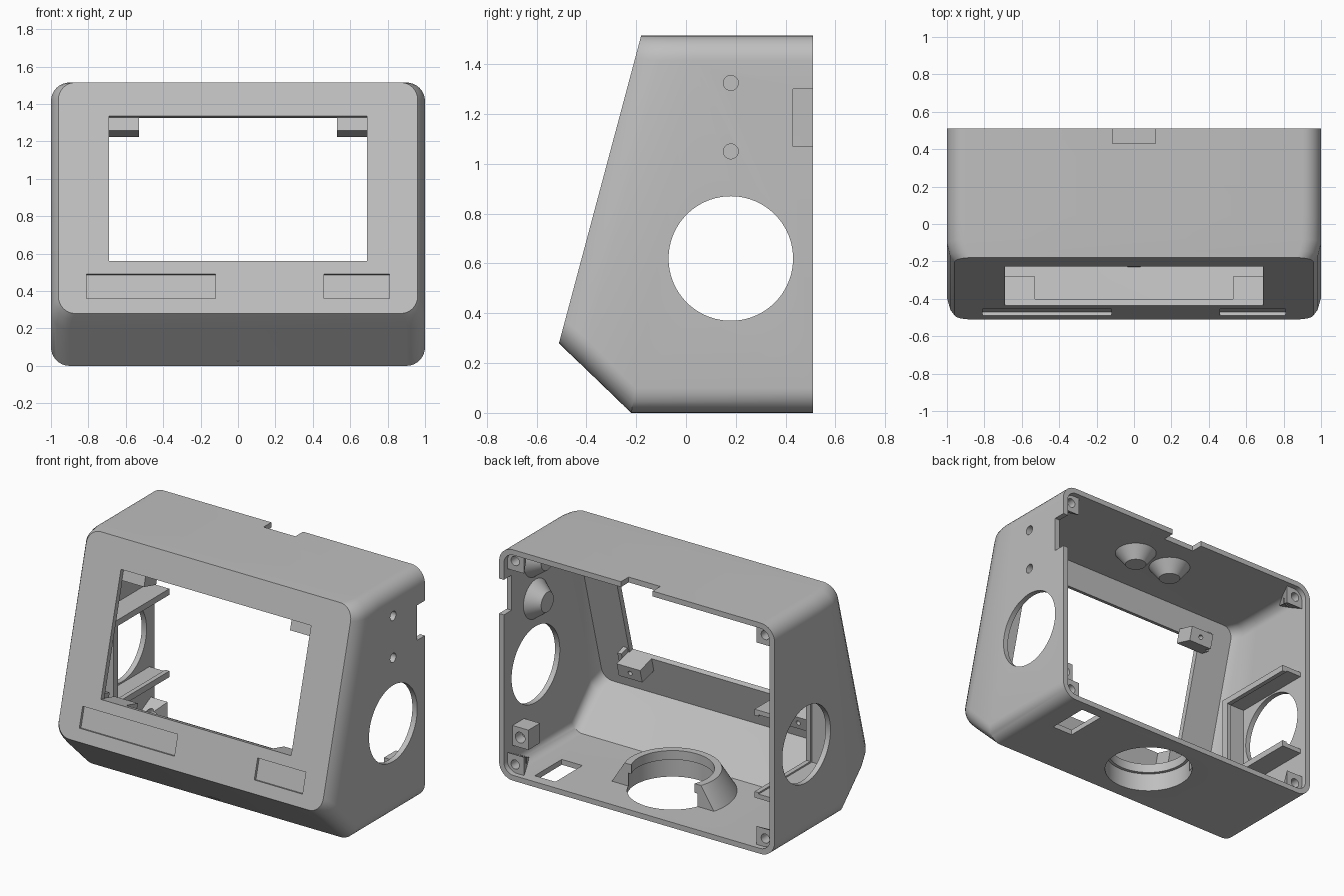
import bpy, bmesh
from math import sin, cos, pi
from mathutils import Matrix, Vector

cube = bpy.data.objects.get("Cube")
if cube:
    bpy.data.objects.remove(cube, do_unlink=True)

grey = bpy.data.materials.new("matte grey")
grey.use_nodes = True
colour = (0.52, 0.52, 0.52, 1)
grey.diffuse_color = colour
grey.node_tree.nodes["Principled BSDF"].inputs["Base Color"].default_value = colour

WALL = 0.035
# Frame of the tilted front panel: x, depth into the case, height along the panel
PANEL = Matrix.Translation((0, -0.51, 0.28)) @ Matrix.Rotation(-0.261, 4, 'X')


def finish(name, bm):
    bmesh.ops.recalc_face_normals(bm, faces=bm.faces)
    mesh = bpy.data.meshes.new(name)
    bm.to_mesh(mesh)
    bm.free()
    mesh.materials.append(grey)
    obj = bpy.data.objects.new(name, mesh)
    bpy.context.collection.objects.link(obj)
    return obj


def box(name, lo, hi, matrix=Matrix()):
    bm = bmesh.new()
    bmesh.ops.create_cube(bm, size=1)
    lo, hi = Vector(lo), Vector(hi)
    for v in bm.verts:
        v.co = matrix @ Vector([(lo[i] + hi[i]) / 2 + v.co[i] * (hi[i] - lo[i]) for i in range(3)])
    return finish(name, bm)


def cone(name, start, end, r1, r2=None, sides=64):
    start, end = Vector(start), Vector(end)
    axis = end - start
    m = Matrix.Translation((start + end) / 2) @ axis.to_track_quat('Z', 'Y').to_matrix().to_4x4()
    bm = bmesh.new()
    bmesh.ops.create_cone(bm, cap_ends=True, segments=sides, radius1=r1,
                          radius2=r1 if r2 is None else r2, depth=axis.length, matrix=m)
    return finish(name, bm)


def loft(name, sections, steps=8):
    """Skin rounded rectangles given as bottom y, z, top y, z, half width, radius."""
    bm = bmesh.new()
    loops = []
    for yb, zb, yt, zt, half, r in sections:
        height = zt - zb
        loop = []
        for q, (sx, top) in enumerate([(1, 1), (-1, 1), (-1, 0), (1, 0)]):
            for k in range(steps + 1):
                a = pi / 2 * (q + k / steps)
                x = sx * (half - r) + r * cos(a)
                h = (height - r if top else r) + r * sin(a)
                loop.append(bm.verts.new((x, yb + (yt - yb) * h / height, zb + h)))
        loops.append(loop)
    for a, b in zip(loops, loops[1:]):
        for i in range(len(a)):
            j = (i + 1) % len(a)
            bm.faces.new((a[i], a[j], b[j], b[i]))
    bm.faces.new(loops[0])
    bm.faces.new(loops[-1])
    return finish(name, bm)


def cut(obj, *cutters):
    bpy.context.view_layer.objects.active = obj
    for c in cutters:
        c.hide_render = True
        mod = obj.modifiers.new("cut", 'BOOLEAN')
        mod.operation, mod.solver, mod.object = 'DIFFERENCE', 'EXACT', c
        bpy.ops.object.modifier_apply(modifier=mod.name)
        bpy.data.objects.remove(c, do_unlink=True)
    return obj


# Case shell, hollow and open at the back
shell = loft("case_shell", [
    (-0.51, 0.28, -0.18, 1.515, 0.96, 0.09),
    (-0.48, 0.25, -0.145, 1.515, 0.983, 0.095),
    (-0.42, 0.193, -0.08, 1.515, 1.0, 0.1),
    (-0.22, 0.0, 0.05, 1.515, 1.0, 0.1),
    (0.51, 0.0, 0.51, 1.515, 1.0, 0.1)])
cavity = loft("cavity", [
    (-0.47, 0.29, -0.154, 1.48, 0.93, 0.07),
    (-0.408, 0.23, -0.08, 1.48, 0.965, 0.07),
    (-0.206, WALL, 0.05, 1.48, 0.965, 0.07),
    (0.56, WALL, 0.56, 1.48, 0.965, 0.07)])
cut(shell, cavity)

# Screen window and two shallow label recesses
cut(shell,
    box("window", (-0.69, -0.1, 0.29), (0.69, 0.1, 1.092), PANEL),
    box("wide_recess", (-0.81, -0.1, 0.083), (-0.12, 0.018, 0.218), PANEL),
    box("small_recess", (0.46, -0.1, 0.083), (0.81, 0.018, 0.218), PANEL))

# Side and floor openings, cable notches in the back rim
cut(shell,
    cone("side_holes", (-1.2, 0.18, 0.62), (1.2, 0.18, 0.62), 0.25, sides=96),
    cone("floor_hole", (0, 0.14, -0.1), (0, 0.14, 0.1), 0.27, sides=96),
    box("floor_slot", (0.64, 0.16, -0.1), (0.79, 0.44, 0.1)),
    box("top_notch", (-0.115, 0.43, 1.4), (0.115, 0.6, 1.6)),
    box("side_notch", (0.9, 0.43, 1.07), (1.1, 0.6, 1.3)))

# Conical bosses behind the side holes and under the roof
parts = [shell]
for i, z in enumerate((1.05, 1.325)):
    hole = (1.1, 0.18, z), (0.92, 0.18, z), 0.03
    cut(shell, cone("side_hole", *hole, sides=32))
    boss = cone(f"side_boss_{i + 1}", (0.975, 0.18, z), (0.88, 0.18, z), 0.135, 0.065)
    parts.append(cut(boss, cone("side_hole", *hole, sides=32)))
for i, x in enumerate((-0.137, 0.137)):
    parts.append(cone(f"roof_boss_{i + 1}", (x, 0.18, 1.49), (x, 0.18, 1.4), 0.135, 0.065))

# Floor collar with an inner lip, cut away towards the back
collar = cone("floor_collar", (0, 0.14, 0.025), (0, 0.14, 0.18), 0.39, 0.295, sides=96)
cut(collar,
    cone("bore", (0, 0.14, -0.1), (0, 0.14, 0.3), 0.25, sides=96),
    cone("lower_bore", (0, 0.14, -0.1), (0, 0.14, 0.12), 0.27, sides=96),
    box("collar_back", (-1, 0.24, -0.1), (1, 1, 0.4)))
parts.append(collar)

# Corner screw posts, tapering forward into the corners
for side, sx in (("left", 1), ("right", -1)):
    for level, z_wall, sz in (("lower", 0.03, 1), ("upper", 1.485, -1)):
        corner = Vector((sx * 0.968, 0, z_wall))
        post = box(f"{level}_{side}_post", (-0.125, 0.27, 0), (0, 0.475, 0.125))
        for v in post.data.vertices:
            scale = 1 if v.co.y > 0.4 else 0.15
            v.co = (corner.x + sx * v.co.x * scale, v.co.y, corner.z + sz * v.co.z * scale)
        bm = bmesh.new()
        bm.from_mesh(post.data)
        bmesh.ops.recalc_face_normals(bm, faces=bm.faces)
        bm.to_mesh(post.data)
        bm.free()
        x, z = corner.x - sx * 0.06, corner.z + sz * 0.06
        parts.append(cut(post, cone("screw", (x, 0.38, z), (x, 0.55, z), 0.03, sides=24)))

# Extra screw block above the lower left post
block = box("side_screw_block", (0.85, 0.3, 0.18), (0.97, 0.42, 0.31))
parts.append(cut(block, cone("screw", (0.91, 0.35, 0.245), (0.91, 0.5, 0.245), 0.035, sides=24)))

# Screen mounting tabs with gussets at the window corners
for side, sx in (("left", 1), ("right", -1)):
    for level, v0, v1 in (("lower", 0.2, 0.29), ("upper", 1.02, 1.115)):
        xs = sorted((sx * 0.53, sx * 0.7))
        tab = box(f"{level}_{side}_tab", (xs[0], 0.03, v0), (xs[1], 0.16, v1), PANEL)
        mid = (v0 + v1) / 2
        parts.append(cut(tab, cone("pilot", PANEL @ Vector((sx * 0.61, 0.1, mid)),
                                   PANEL @ Vector((sx * 0.61, 0.2, mid)), 0.015, sides=16)))
        xs = sorted((sx * 0.7, sx * 0.73))
        parts.append(box(f"{level}_{side}_gusset", (xs[0], 0.03, v0), (xs[1], 0.1, v1 + 0.03), PANEL))

# Square holder around the right side opening, open towards the back
holder = box("side_holder", (-0.97, -0.12, 0.33), (-0.82, 0.46, 0.91))
cut(holder,
    box("pocket", (-1.1, -0.09, 0.36), (-0.85, 0.6, 0.88)),
    box("opening", (-1.1, -0.075, 0.37), (-0.7, 0.6, 0.87)))
parts.append(holder)

# Smooth the curved walls, keep the hard edges
bpy.ops.object.select_all(action='DESELECT')
for p in parts:
    p.select_set(True)
bpy.context.view_layer.objects.active = shell
bpy.ops.object.shade_smooth_by_angle(angle=0.5)
